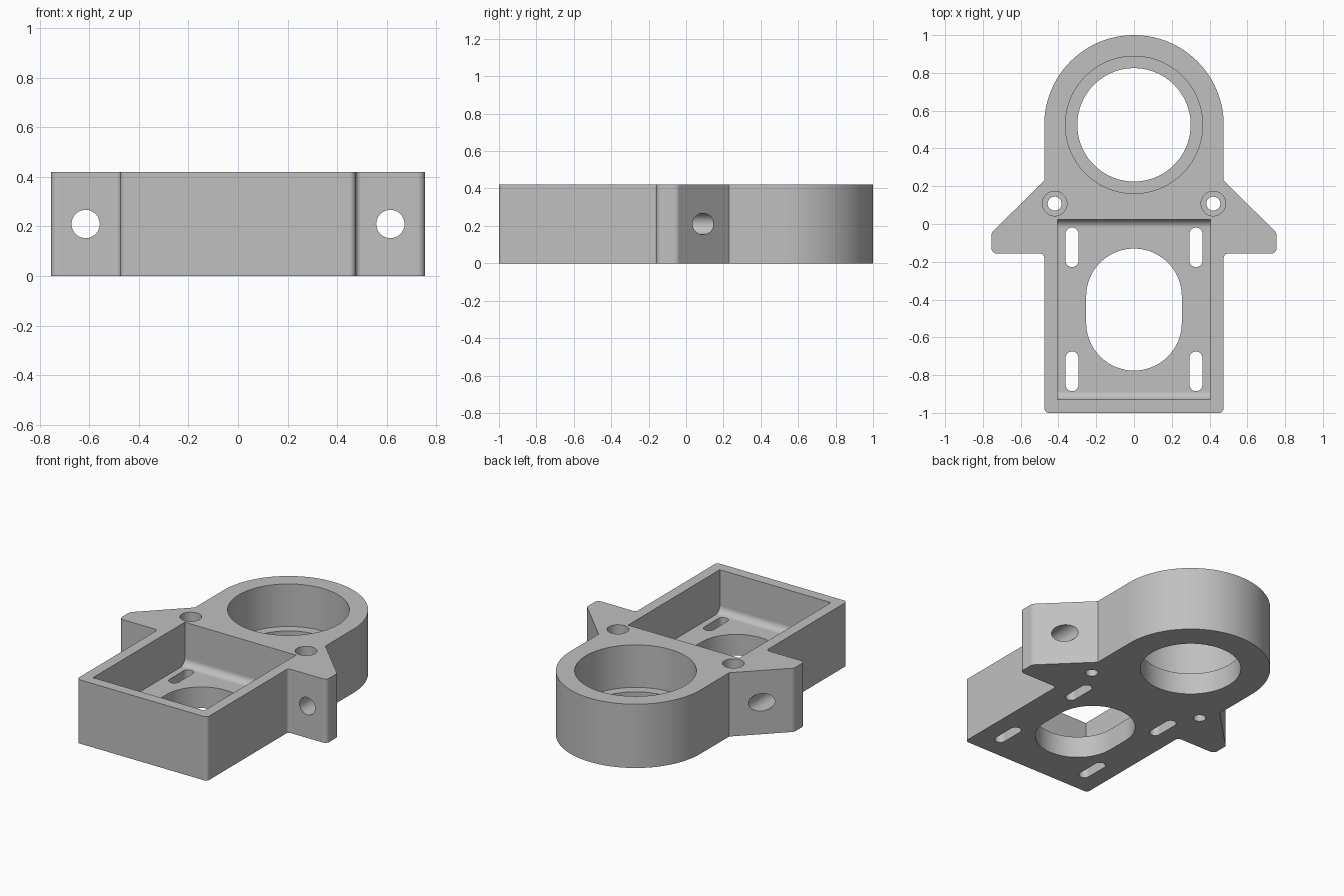
import bpy
import bmesh
from math import pi, tan, ceil
from mathutils import Vector, Matrix

cube = bpy.data.objects.get("Cube")
if cube:
    bpy.data.objects.remove(cube, do_unlink=True)

HEIGHT = 0.42
FLOOR = 0.14

grey = bpy.data.materials.new("plain grey")
grey.use_nodes = True
grey.diffuse_color = (0.53, 0.53, 0.53, 1)
grey.node_tree.nodes["Principled BSDF"].inputs["Base Color"].default_value = grey.diffuse_color


def rounded(corners):
    """Turn (x, y, radius) corners into an outline with arcs."""
    out = []
    for i, (x, y, r) in enumerate(corners):
        p = Vector((x, y))
        if r == 0:
            out.append(p)
            continue
        a = (Vector(corners[i - 1][:2]) - p).normalized()
        b = (Vector(corners[(i + 1) % len(corners)][:2]) - p).normalized()
        angle = a.angle(b)
        start = p + a * (r / tan(angle / 2))
        centre = p + (a + b).normalized() * (start - p).length / max(1e-6, (a + b).length / 2)
        sweep = pi - angle
        if a.x * b.y - a.y * b.x > 0:
            sweep = -sweep
        steps = max(6, ceil(abs(sweep) * (10 + 40 * r)))
        for k in range(steps + 1):
            q = centre + Matrix.Rotation(sweep * k / steps, 2) @ (start - centre)
            if not out or (q - out[-1]).length > 1e-4:
                out.append(q)
    if (out[0] - out[-1]).length < 1e-4:
        out.pop()
    return out


def box_outline(x, y, w, h, r):
    """Rounded rectangle; a circle or slot when r is half the width."""
    return rounded([(x - w, y - h, r), (x + w, y - h, r),
                    (x + w, y + h, r), (x - w, y + h, r)])


def prism(name, outline, low, high, axis="z"):
    """Extrude an outline along an axis."""
    place = {"z": lambda u, v, w: (u, v, w),
             "y": lambda u, v, w: (u, w, v),
             "x": lambda u, v, w: (w, u, v)}[axis]
    bm = bmesh.new()
    rings = [[bm.verts.new(place(p.x, p.y, w)) for p in outline] for w in (low, high)]
    bm.faces.new(rings[0])
    bm.faces.new(rings[1])
    for i in range(len(outline)):
        bm.faces.new((rings[0][i - 1], rings[0][i], rings[1][i], rings[1][i - 1]))
    bmesh.ops.recalc_face_normals(bm, faces=bm.faces)
    mesh = bpy.data.meshes.new(name)
    bm.to_mesh(mesh)
    bm.free()
    mesh.materials.append(grey)
    obj = bpy.data.objects.new(name, mesh)
    bpy.context.collection.objects.link(obj)
    return obj


# Plate outline: square front, pointed side ears, round back
half = [(0.475, -1, 0.025), (0.475, -0.157, 0.022), (0.755, -0.157, 0.03),
        (0.755, -0.047, 0.035), (0.475, 0.23, 0), (0.475, 1, 0.475)]
outline = half + [(-x, y, r) for x, y, r in reversed(half)]
bracket = prism("mounting_bracket", rounded(outline), 0, HEIGHT)

# Main openings
cutters = [
    prism("bore_cutter", box_outline(0, 0.525, 0.30, 0.30, 0.30), -0.1, 0.6),
    prism("counterbore_cutter", box_outline(0, 0.525, 0.363, 0.363, 0.363), FLOOR, 0.6),
    prism("floor_opening_cutter", box_outline(0, -0.453, 0.253, 0.323, 0.253), -0.1, 0.3),
]

# Pocket with rounded floor edges at front and back
pocket = rounded([(-0.93, FLOOR, 0.045), (0.025, FLOOR, 0.045), (0.025, 0.6, 0), (-0.93, 0.6, 0)])
cutters.append(prism("pocket_cutter", pocket, -0.405, 0.405, "x"))

# Mirrored slots, screw holes and ear holes
for side in (-1, 1):
    for y in (-0.123, -0.78):
        cutters.append(prism("slot_cutter", box_outline(side * 0.328, y, 0.034, 0.105, 0.034), -0.1, 0.3))
    for r, low in ((0.037, -0.1), (0.065, FLOOR)):
        cutters.append(prism("screw_cutter", box_outline(side * 0.42, 0.108, r, r, r), low, 0.6))
    cutters.append(prism("ear_hole_cutter", box_outline(side * 0.615, 0.21, 0.057, 0.057, 0.057), -0.4, 0.4, "y"))

bpy.ops.object.select_all(action="DESELECT")
bpy.context.view_layer.objects.active = bracket
bracket.select_set(True)
for cutter in cutters:
    cutter.hide_render = True
    mod = bracket.modifiers.new("cut", "BOOLEAN")
    mod.operation = "DIFFERENCE"
    mod.solver = "EXACT"
    mod.object = cutter
    bpy.ops.object.modifier_apply(modifier=mod.name)
    bpy.data.objects.remove(cutter, do_unlink=True)

# Smooth curves, crisp edges, flat large faces
bpy.ops.object.shade_smooth_by_angle(angle=pi / 6)
weighted = bracket.modifiers.new("flat_faces", "WEIGHTED_NORMAL")
weighted.keep_sharp = True
